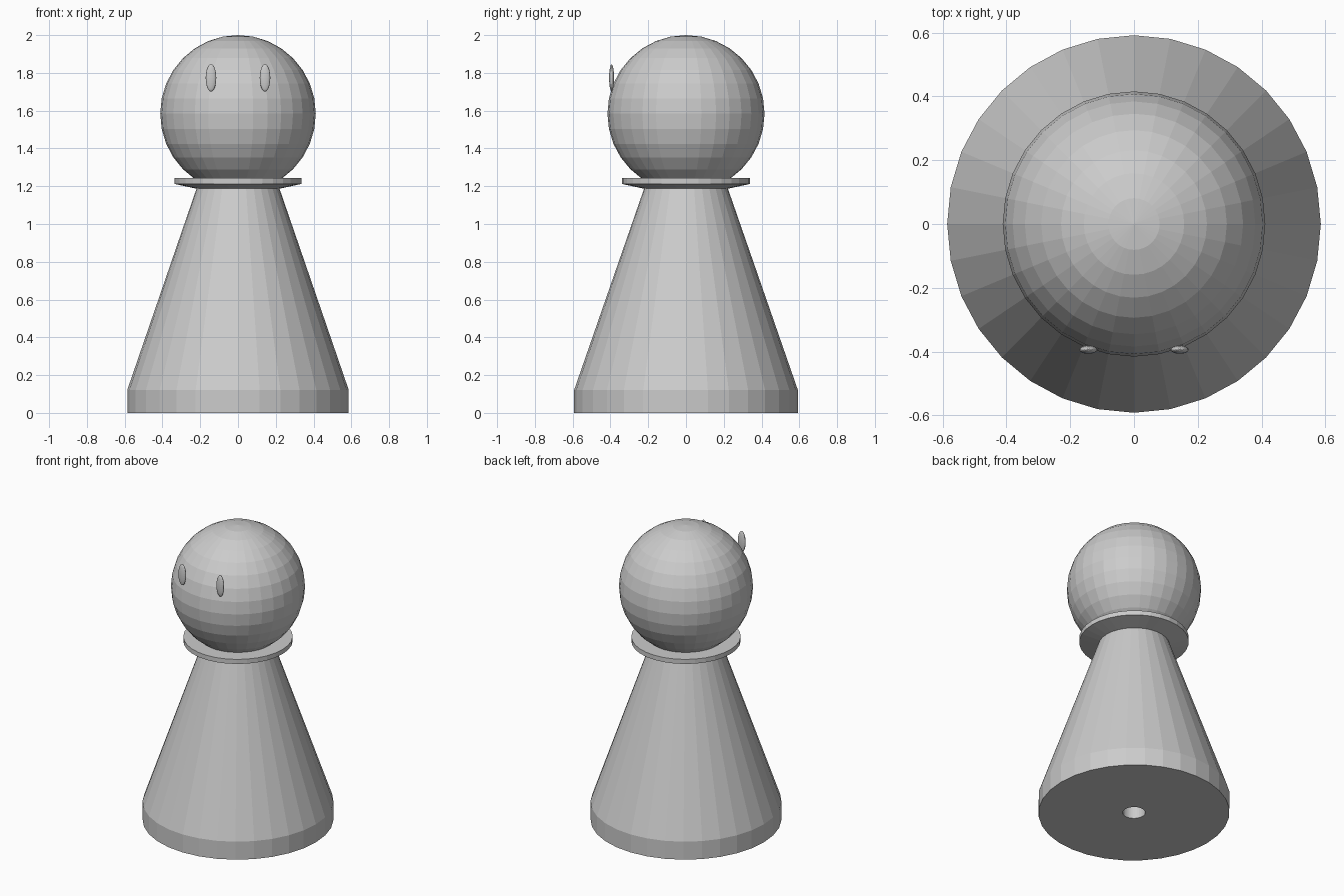
import bpy, bmesh, math
from mathutils import Matrix

if "Cube" in bpy.data.objects:
    bpy.data.objects.remove(bpy.data.objects["Cube"])

SIDES = 32
SX = 0.99  # the turned parts are very slightly narrower in x

grey = bpy.data.materials.new("plain grey")
grey.diffuse_color = (0.6, 0.6, 0.6, 1)
grey.use_nodes = True
grey.node_tree.nodes["Principled BSDF"].inputs["Base Color"].default_value = grey.diffuse_color


def finish(name, bm):
    bmesh.ops.recalc_face_normals(bm, faces=bm.faces)
    mesh = bpy.data.meshes.new(name)
    bm.to_mesh(mesh)
    bm.free()
    mesh.materials.append(grey)
    obj = bpy.data.objects.new(name, mesh)
    bpy.context.collection.objects.link(obj)
    return obj


def lathe(name, profile):
    """Spin (radius, z) points around the z axis."""
    bm = bmesh.new()
    verts = [bm.verts.new((r, 0, z)) for r, z in profile]
    edges = [bm.edges.new(pair) for pair in zip(verts, verts[1:])]
    bmesh.ops.spin(bm, geom=verts + edges, cent=(0, 0, 0), axis=(0, 0, 1),
                   angle=math.tau, steps=SIDES)
    bmesh.ops.remove_doubles(bm, verts=bm.verts, dist=1e-4)
    bmesh.ops.scale(bm, vec=(SX, 1, 1), verts=bm.verts)
    return finish(name, bm)


def ellipsoid(name, centre, radii, segments, rings):
    bm = bmesh.new()
    bmesh.ops.create_uvsphere(
        bm, u_segments=segments, v_segments=rings, radius=1,
        matrix=Matrix.Translation(centre) @ Matrix.Diagonal((*radii, 1)))
    return finish(name, bm)


# Tapered body with a socket drilled into the base
lathe("body", [(0, 0.3), (0.07, 0.3), (0.07, 0), (0.592, 0), (0.592, 0.122),
               (0.222, 1.187), (0.21, 1.22), (0, 1.22)])

# Flat collar with a sloping underside
lathe("collar", [(0.2, 1.187), (0.222, 1.187), (0.339, 1.212),
                 (0.339, 1.243), (0.2, 1.243)])

# Round head
ellipsoid("head", (0, 0, 1.584), (0.416 * SX, 0.416, 0.416), 32, 16)

# Pair of thin oval eyes
for side, label in ((-1, "left"), (1, "right")):
    ellipsoid(label + "_eye", (side * 0.143, -0.394, 1.774),
              (0.028, 0.013, 0.072), 32, 16)
